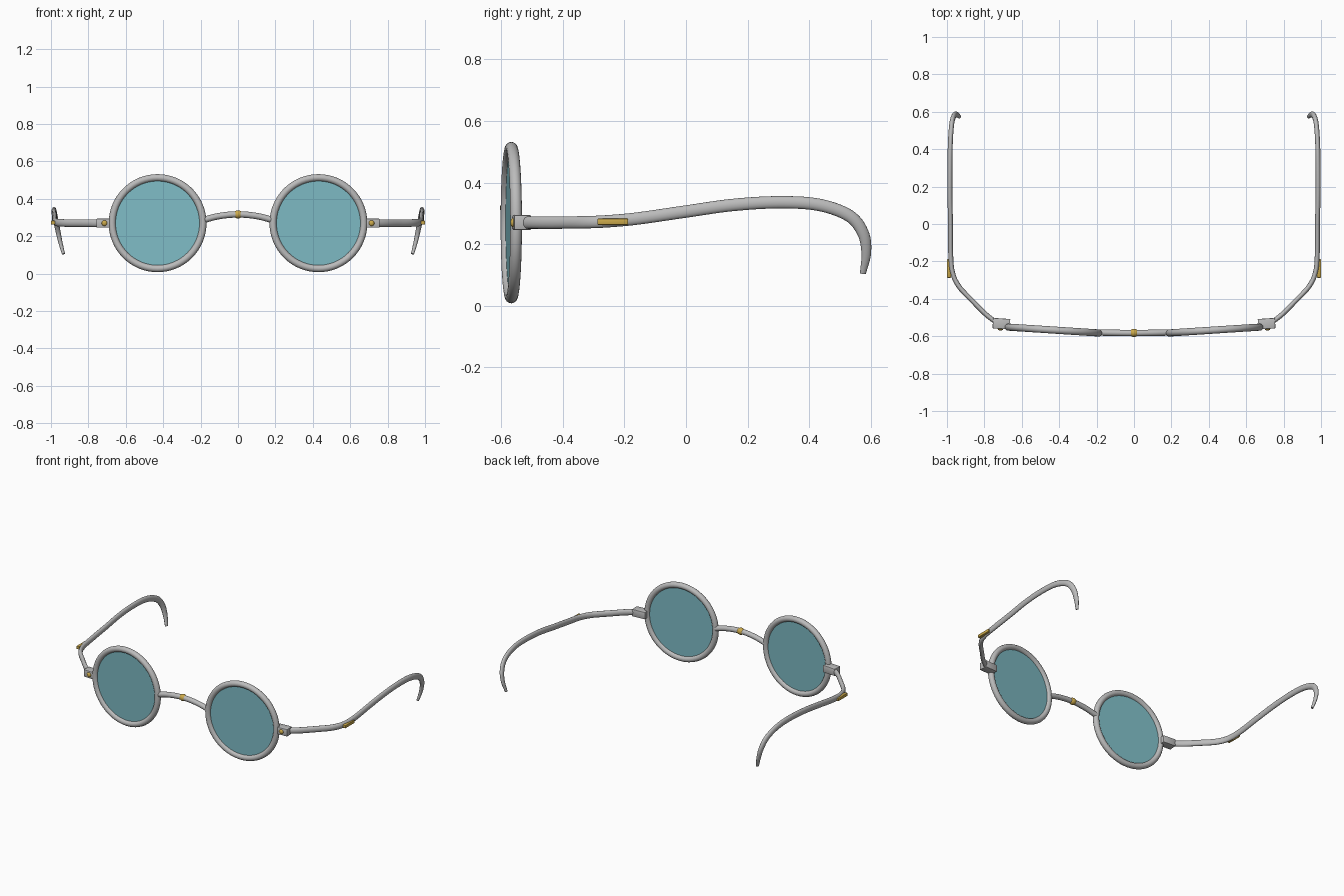
import bpy, bmesh, math
from mathutils import Vector, Matrix

cube = bpy.data.objects.get("Cube")
if cube:
    bpy.data.objects.remove(cube, do_unlink=True)


def material(name, rgb, alpha=1.0):
    m = bpy.data.materials.new(name)
    m.use_nodes = True
    m.diffuse_color = (*rgb, alpha)
    bsdf = m.node_tree.nodes["Principled BSDF"]
    bsdf.inputs["Base Color"].default_value = (*rgb, 1)
    bsdf.inputs["Alpha"].default_value = alpha
    return m


SILVER = material("silver metal", (0.5, 0.5, 0.5))
GOLD = material("gold", (0.6, 0.4, 0.07))
GLASS = material("teal glass", (0.21, 0.5, 0.56), 0.8)


def finish(name, bm, mat, side=1):
    """Mirror the mesh to the wanted side and make it a smooth-shaded object."""
    if side < 0:
        bm.transform(Matrix.Diagonal((-1, 1, 1, 1)))
    bmesh.ops.recalc_face_normals(bm, faces=bm.faces)
    me = bpy.data.meshes.new(name)
    bm.to_mesh(me)
    bm.free()
    me.materials.append(mat)
    ob = bpy.data.objects.new(name, me)
    bpy.context.collection.objects.link(ob)
    bpy.ops.object.select_all(action="DESELECT")
    ob.select_set(True)
    bpy.context.view_layer.objects.active = ob
    bpy.ops.object.shade_smooth_by_angle(angle=math.radians(35))
    return ob


def spline(points, steps=8):
    """Catmull-Rom curve through points of any dimension."""
    pts = [Vector(p) for p in points]
    pts = [2 * pts[0] - pts[1]] + pts + [2 * pts[-1] - pts[-2]]
    out = []
    for a, b, c, d in zip(pts, pts[1:], pts[2:], pts[3:]):
        for i in range(steps):
            t = i / steps
            out.append((b * 2 + (c - a) * t + (a * 2 - b * 5 + c * 4 - d) * t ** 2
                        + (b * 3 - a - c * 3 + d) * t ** 3) / 2)
    return out + [pts[-2]]


def sweep(path, radii, closed=False, sides=16):
    """Sweep an ellipse along a path; radii are (sideways, upright) pairs."""
    bm = bmesh.new()
    n = len(path)
    rings, out = [], None
    for i, p in enumerate(path):
        prev = path[i - 1] if closed or i else p
        nxt = path[(i + 1) % n] if closed or i < n - 1 else p
        t = (nxt - prev).normalized()
        if out is None:
            out = t.cross(Vector((0, 0, 1)))
            if closed:
                out = Vector((0, -1, 0))
        out = (out - t * out.dot(t)).normalized()
        up = out.cross(t)
        rw, rh = radii[i]
        angles = [math.tau * k / sides for k in range(sides)]
        rings.append([bm.verts.new(p + out * rw * math.cos(a) + up * rh * math.sin(a))
                      for a in angles])
    for i in range(n if closed else n - 1):
        r, s = rings[i], rings[(i + 1) % n]
        for k in range(sides):
            j = (k + 1) % sides
            bm.faces.new((r[k], r[j], s[j], s[k]))
    if not closed:
        bm.faces.new(rings[0])
        bm.faces.new(rings[-1])
    return bm


def box(center, size, bevel, yaw=0):
    bm = bmesh.new()
    bmesh.ops.create_cube(bm, size=1, matrix=Matrix.Translation(center)
                          @ Matrix.Rotation(yaw, 4, "Z") @ Matrix.Diagonal((*size, 1)))
    bmesh.ops.bevel(bm, geom=bm.edges[:], offset=bevel, segments=2,
                    profile=0.5, affect="EDGES")
    return bm


def bead(center, scale):
    bm = bmesh.new()
    bmesh.ops.create_uvsphere(bm, u_segments=20, v_segments=12, radius=1,
                              matrix=Matrix.Translation(center) @ Matrix.Diagonal((*scale, 1)))
    return bm


# Temple arm centre line: x, y, z, then half width and half height
ARM = [(0.73, -0.53, 0.27, 0.013, 0.02), (0.79, -0.485, 0.27, 0.013, 0.02),
       (0.86, -0.415, 0.27, 0.013, 0.02), (0.935, -0.335, 0.271, 0.013, 0.02),
       (0.97, -0.26, 0.274, 0.013, 0.02), (0.98, -0.16, 0.283, 0.013, 0.02),
       (0.981, 0, 0.306, 0.013, 0.02), (0.984, 0.15, 0.327, 0.013, 0.02),
       (0.984, 0.3, 0.336, 0.013, 0.02), (0.982, 0.43, 0.328, 0.013, 0.02),
       (0.975, 0.53, 0.292, 0.013, 0.02), (0.964, 0.575, 0.235, 0.013, 0.019),
       (0.95, 0.585, 0.17, 0.011, 0.016), (0.933, 0.574, 0.105, 0.008, 0.01)]

WRAP = math.radians(3.7)
for word, side in (("left", 1), ("right", -1)):
    place = Matrix.Translation((0.43, -0.567, 0.27)) @ Matrix.Rotation(WRAP, 4, "Z")

    # Round rim
    loop = [Vector((math.cos(a), 0, math.sin(a))) * 0.243
            for a in (math.tau * i / 64 for i in range(64))]
    bm = sweep(loop, [(0.019, 0.019)] * 64, closed=True)
    bm.transform(place)
    finish(word + "_rim", bm, SILVER, side)

    # Flat lens seated in the rim
    bm = bmesh.new()
    bmesh.ops.create_cone(bm, cap_ends=True, segments=64, radius1=0.235, radius2=0.235,
                          depth=0.008, matrix=place @ Matrix.Rotation(math.pi / 2, 4, "X"))
    finish(word + "_lens", bm, GLASS, side)

    # Hinge block with its rivet
    finish(word + "_hinge", box((0.709, -0.533, 0.27), (0.092, 0.056, 0.048), 0.004, WRAP),
           SILVER, side)
    finish(word + "_rivet", bead((0.714, -0.56, 0.27), (0.015, 0.01, 0.015)), GOLD, side)

    # Temple arm with its ear hook
    arm = spline(ARM)
    finish(word + "_temple_arm",
           sweep([Vector(v[:3]) for v in arm], [tuple(v[3:]) for v in arm]), SILVER, side)

    # Gold inlay on the outside of the arm
    finish(word + "_inlay", box((0.989, -0.238, 0.273), (0.021, 0.1, 0.02), 0.003), GOLD, side)

# Arched bridge and centre bead
arch = spline([(-0.185, -0.58, 0.287), (-0.1, -0.582, 0.308), (0, -0.583, 0.317),
               (0.1, -0.582, 0.308), (0.185, -0.58, 0.287)])
finish("bridge", sweep(arch, [(0.017, 0.017)] * len(arch)), SILVER)
finish("bridge_bead", bead((0, -0.582, 0.317), (0.025, 0.022, 0.022)), GOLD)
